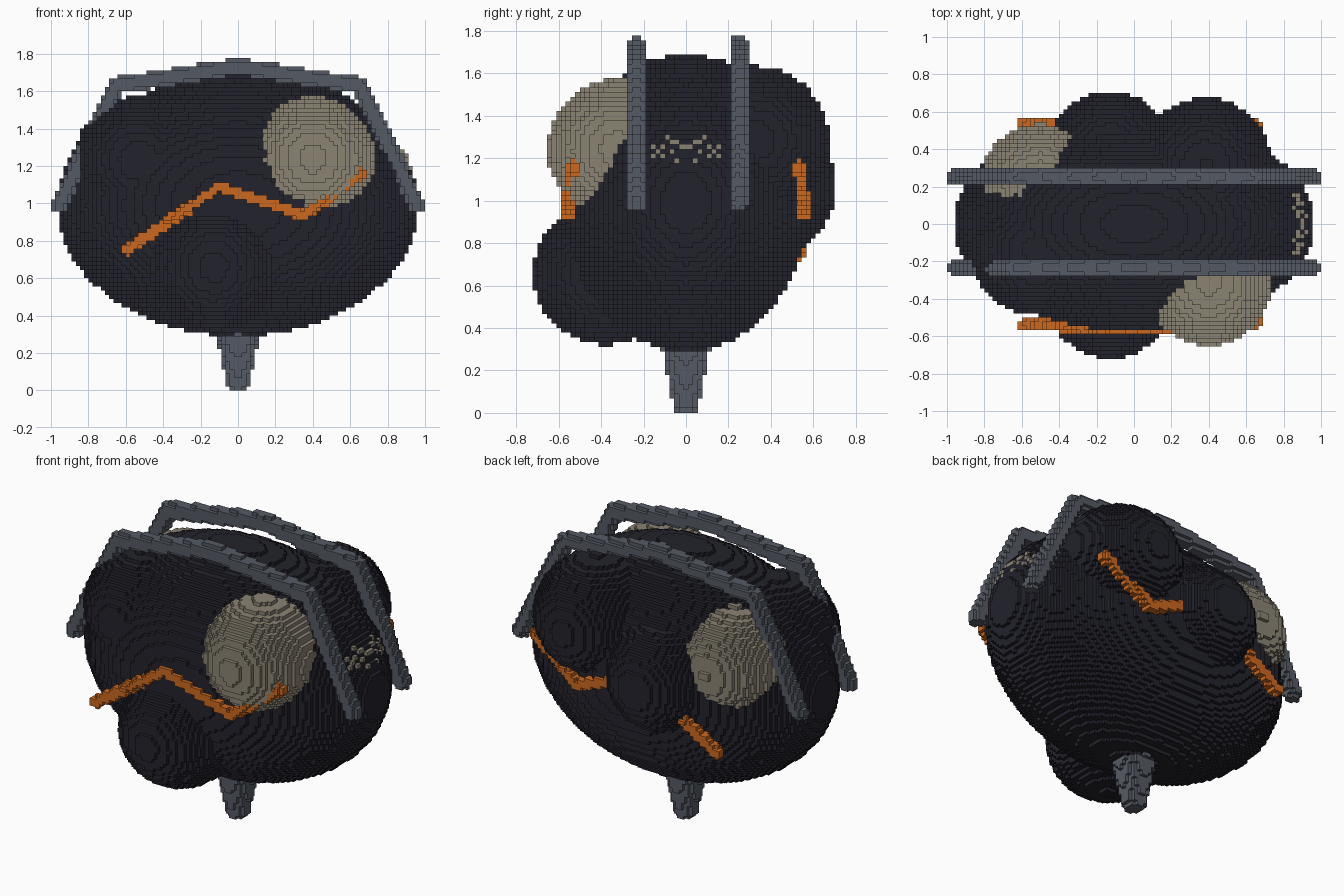
import bpy, bmesh, math
from mathutils import Vector

cube = bpy.data.objects.get("Cube")
if cube:
    bpy.data.objects.remove(cube, do_unlink=True)

STEP = 2 / 90          # edge of one block
OFFSET = Vector((0.5, 0, 0.5)) * STEP


def material(name, rgb):
    m = bpy.data.materials.new(name)
    m.use_nodes = True
    m.diffuse_color = (*rgb, 1)
    m.node_tree.nodes["Principled BSDF"].inputs["Base Color"].default_value = (*rgb, 1)
    return m


charcoal = material("charcoal", (0.016, 0.016, 0.025))
stone = material("warm stone", (0.26, 0.23, 0.175))
slate = material("slate grey", (0.091, 0.102, 0.127))
orange = material("burnt orange", (0.6, 0.14, 0.014))

cells = {}             # block index -> part name
parts = {}             # part name -> material


def fill(name, mat, low, high, inside):
    """Claim every block in the box whose centre passes the inside test."""
    parts[name] = mat
    lo = [math.floor(v / STEP) - 1 for v in low]
    hi = [math.ceil(v / STEP) + 1 for v in high]
    for i in range(lo[0], hi[0] + 1):
        for j in range(lo[1], hi[1] + 1):
            for k in range(max(lo[2], 0), hi[2] + 1):
                if inside(Vector((i, j, k)) * STEP + OFFSET):
                    cells[i, j, k] = name


def ellipsoid(name, mat, centre, radii):
    c, r = Vector(centre), Vector(radii)

    def inside(p):
        d = p - c
        return (d.x / r.x) ** 2 + (d.y / r.y) ** 2 + (d.z / r.z) ** 2 <= 1
    fill(name, mat, c - r, c + r, inside)


def ball(name, mat, centre, radius):
    ellipsoid(name, mat, centre, (radius,) * 3)


def rod(name, mat, points, r0, r1=None):
    """Round bar along a path, optionally tapering over each segment."""
    r1 = r1 or r0
    for a, b in zip(points, points[1:]):
        a, b = Vector(a), Vector(b)
        axis, pad = b - a, Vector((max(r0, r1),) * 3)

        def inside(p):
            t = min(1, max(0, (p - a).dot(axis) / axis.length_squared))
            return (p - a - axis * t).length <= r0 + (r1 - r0) * t
        low = Vector(map(min, a, b)) - pad
        high = Vector(map(max, a, b)) + pad
        fill(name, mat, low, high, inside)


# Stem under the body
rod("bottom_stem", slate, [(0, 0, 0.055), (0, 0, 0.32)], 0.065, 0.118)

# Side frames arching over the body
for name, y in (("front_frame", -0.2333), ("back_frame", 0.25)):
    rod(name, slate, [(-0.955, y, 0.995), (-0.65, y, 1.63), (0, y, 1.732),
                      (0.65, y, 1.63), (0.955, y, 0.995)], 0.046)

# Zigzag veins on the front and back
for name, side in (("front_vein", -1), ("back_vein", 1)):
    rod(name, orange, [(-0.59, side * 0.535, 0.755), (-0.1, side * 0.56, 1.09),
                       (0.35, side * 0.56, 0.935), (0.66, side * 0.525, 1.16)], 0.033)

# Pale lobes
ball("front_pale_lobe", stone, (0.4, -0.32, 1.24), 0.333)
ball("left_pale_lobe", stone, (0.61, 0, 1.1), 0.33)
ball("back_pale_lobe", stone, (-0.5, 0.21, 1.2), 0.325)

# Dark body and its lobes
ellipsoid("body", charcoal, (0, 0, 0.99), (0.965, 0.575, 0.7))
ball("front_lower_lobe", charcoal, (-0.13, -0.38, 0.66), 0.34)
ball("front_upper_lobe", charcoal, (-0.53, -0.14, 1.23), 0.343)
ball("back_middle_lobe", charcoal, (-0.13, 0.37, 1.07), 0.34)
ball("back_upper_lobe", charcoal, (0.38, 0.32, 1.28), 0.355)

# Skin the blocks: only sides that face open air become faces
SIDES = []
for axis in range(3):
    for sign in (0, 1):
        u, v = (axis + 1) % 3, (axis + 2) % 3
        corners = []
        for cu, cv in ((0, 0), (1, 0), (1, 1), (0, 1)):
            c = [0, 0, 0]
            c[axis], c[u], c[v] = sign, cu, cv
            corners.append(tuple(c))
        normal = [0, 0, 0]
        normal[axis] = 2 * sign - 1
        SIDES.append((normal, corners if sign else corners[::-1]))

meshes = {name: (bmesh.new(), {}) for name in parts}
corner_shift = OFFSET - Vector((0.5, 0.5, 0.5)) * STEP
for cell, name in cells.items():
    bm, verts = meshes[name]
    for normal, corners in SIDES:
        if tuple(a + b for a, b in zip(cell, normal)) in cells:
            continue
        loop = []
        for c in corners:
            key = tuple(a + b for a, b in zip(cell, c))
            if key not in verts:
                verts[key] = bm.verts.new(Vector(key) * STEP + corner_shift)
            loop.append(verts[key])
        bm.faces.new(loop)

for name, (bm, _) in meshes.items():
    mesh = bpy.data.meshes.new(name)
    bm.to_mesh(mesh)
    bm.free()
    mesh.materials.append(parts[name])
    bpy.context.collection.objects.link(bpy.data.objects.new(name, mesh))
